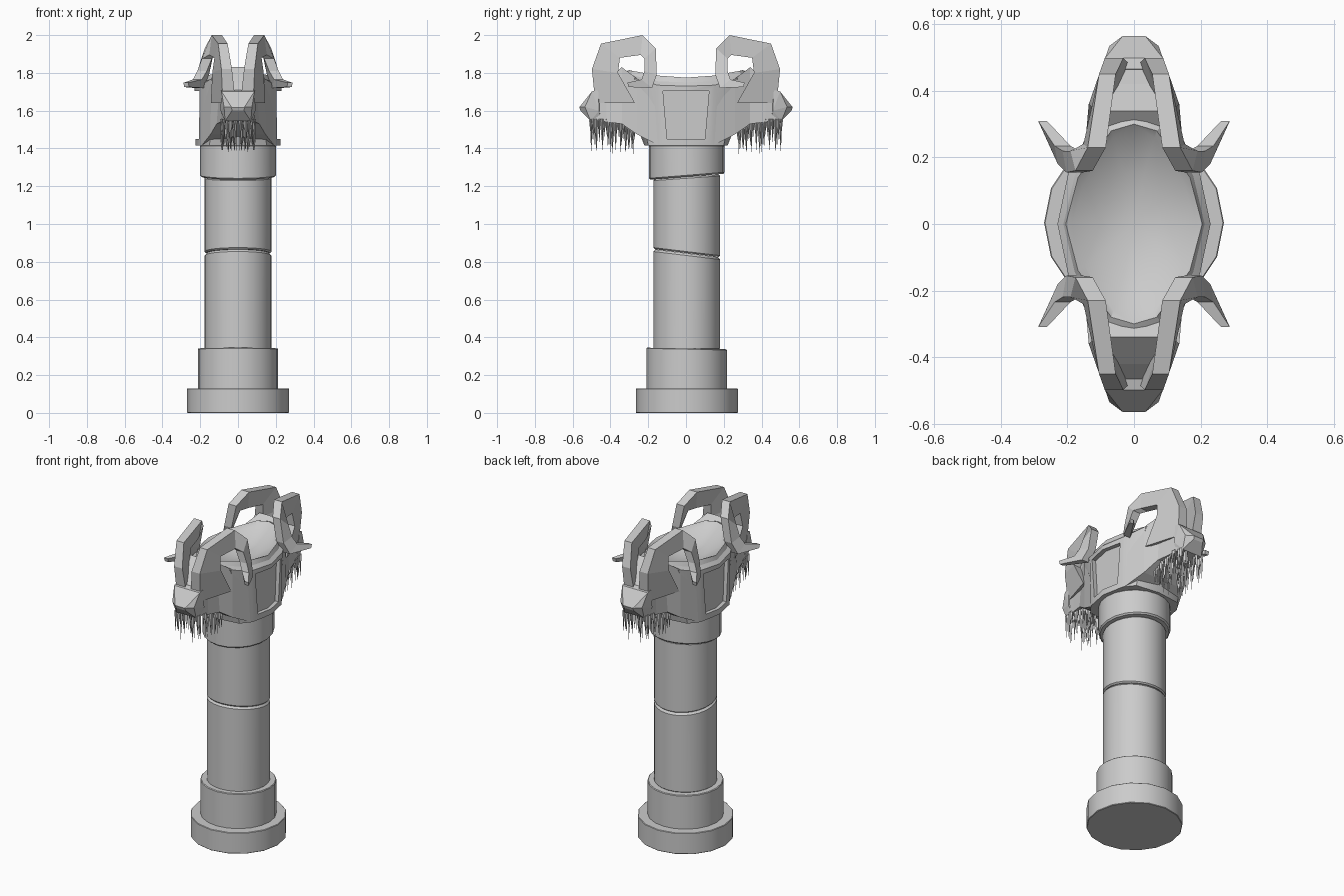
import bpy, bmesh, math, random
from mathutils import Vector

if "Cube" in bpy.data.objects:
    bpy.data.objects.remove(bpy.data.objects["Cube"])

random.seed(4)


def finish(name, bm, axes=None, smooth=None):
    bmesh.ops.remove_doubles(bm, verts=bm.verts, dist=1e-5)
    bmesh.ops.recalc_face_normals(bm, faces=bm.faces)
    me = bpy.data.meshes.new(name)
    bm.to_mesh(me)
    bm.free()
    ob = bpy.data.objects.new(name, me)
    bpy.context.collection.objects.link(ob)
    if axes:
        m = ob.modifiers.new("mirror", 'MIRROR')
        m.use_axis = axes
        m.merge_threshold = 0.0005
    if smooth:
        bpy.ops.object.select_all(action='DESELECT')
        ob.select_set(True)
        bpy.context.view_layer.objects.active = ob
        bpy.ops.object.shade_smooth_by_angle(angle=math.radians(smooth))
    return ob


XY, Y = (True, True, False), (False, True, False)


def loft(bm, rings):
    """Closed cross-sections joined by quads, capped at both ends."""
    vs = [[bm.verts.new(p) for p in r] for r in rings]
    n = len(vs[0])
    for a, b in zip(vs, vs[1:]):
        for i in range(n):
            bm.faces.new((a[i], a[(i + 1) % n], b[(i + 1) % n], b[i]))
    bm.faces.new(vs[0])
    bm.faces.new(vs[-1])


def drum(name, r, z0, tilt0, z1, tilt1, n=24, bevel=0.008):
    """Column drum whose end cuts can be tilted along y."""
    rings = []
    for rad, z, t in ((r - bevel, z0, tilt0), (r, z0 + bevel, tilt0),
                      (r, z1 - bevel, tilt1), (r - bevel, z1, tilt1)):
        ring = []
        for i in range(n):
            a = 2 * math.pi * i / n
            y = rad * math.sin(a)
            ring.append((rad * math.cos(a), y + 0.004, z + t * y))
        rings.append(ring)
    bm = bmesh.new()
    loft(bm, rings)
    return finish(name, bm, smooth=30)


# column
drum("plinth", 0.27, 0, 0, 0.13, 0, 16, 0.003)
drum("base_ring", 0.213, 0.125, 0, 0.341, -0.02, 20, 0.004)
drum("lower_shaft", 0.177, 0.33, 0, 0.845, -0.12, 24, 0.012)
drum("upper_shaft", 0.177, 0.846, -0.12, 1.25, 0.07, 24, 0.008)
drum("collar", 0.201, 1.25, 0.08, 1.42, 0, 20, 0.008)

# bowl body: quarter built from columns running floor, rim, wall, underside
cols = [
    [(0, 0, 1.71), (0.10, 0, 1.722), (0.185, 0, 1.768), (0.205, 0, 1.775), (0.212, 0, 1.75), (0.23, 0, 1.73), (0.225, 0, 1.415), (0, 0, 1.415)],
    [(0, 0, 1.71), (0.08, -0.07, 1.722), (0.15, -0.125, 1.77), (0.168, -0.14, 1.785), (0.178, -0.145, 1.755), (0.198, -0.15, 1.735), (0.198, -0.14, 1.415), (0, 0, 1.415)],
    [(0, 0, 1.71), (0.03, -0.15, 1.73), (0.062, -0.26, 1.785), (0.068, -0.28, 1.81), (0.088, -0.295, 1.79), (0.14, -0.27, 1.77), (0.15, -0.20, 1.415), (0, 0, 1.415)],
    [(0, 0, 1.71), (0, -0.155, 1.73), (0, -0.26, 1.788), (0, -0.30, 1.815), (0, -0.34, 1.80), (0, -0.36, 1.77), (0, -0.22, 1.415), (0, 0, 1.415)],
]
bm = bmesh.new()
for a, b in zip(cols, cols[1:]):
    for i in range(7):
        pts = []
        for p in (a[i], a[i + 1], b[i + 1], b[i]):
            if p not in pts:
                pts.append(p)
        bm.faces.new([bm.verts.new(p) for p in pts])
body = finish("bowl_body", bm, XY, smooth=24)

# recessed trapezoid side panels that follow the wall's bend
bm = bmesh.new()
for s in (-1, 1):
    loft(bm, [[(s * (x - 0.02), -0.10, 1.45), (s * x, 0, 1.45), (s * (x - 0.02), 0.10, 1.45),
               (s * (x - 0.025), 0.122, 1.705), (s * x, 0, 1.705), (s * (x - 0.025), -0.122, 1.705)]
              for x in (0.203, 0.3)])
cutter = finish("panel_cutter", bm)
cutter.hide_render = True
cutter.display_type = 'WIRE'
cut = body.modifiers.new("panels", 'BOOLEAN')
cut.operation = 'DIFFERENCE'
cut.object = cutter

# heads: sections along y as (y, bottom, top, half width bottom, half width top)
bm = bmesh.new()
loft(bm, [[(-xb, y, zb), (xb, y, zb), (xt, y, zt), (-xt, y, zt)] for y, zb, zt, xb, xt in (
    (-0.15, 1.418, 1.60, 0.19, 0.19),
    (-0.26, 1.475, 1.77, 0.145, 0.143),
    (-0.34, 1.53, 1.83, 0.113, 0.09),
    (-0.42, 1.54, 1.75, 0.092, 0.083),
    (-0.49, 1.55, 1.67, 0.072, 0.08))])
finish("head", bm, Y)

# snout
bm = bmesh.new()
for x, y, z in ((0.09, -0.465, 1.71), (0.092, -0.46, 1.60), (0.072, -0.45, 1.545),
                (0.087, -0.498, 1.702), (0.074, -0.535, 1.62), (0.034, -0.565, 1.618),
                (0.032, -0.558, 1.60), (0.068, -0.505, 1.545)):
    for s in (-1, 1):
        bm.verts.new((s * x, y, z))
bmesh.ops.convex_hull(bm, input=bm.verts)
bmesh.ops.dissolve_limit(bm, angle_limit=0.02, verts=bm.verts, edges=bm.edges)
finish("snout", bm, Y)

# curled horns: outer edge, inner edge, half thickness
horn = [((0.046, -0.48, 1.64), (0.11, -0.27, 1.64), 0.034),
        ((0.06, -0.498, 1.82), (0.108, -0.36, 1.80), 0.028),
        ((0.08, -0.45, 1.955), (0.10, -0.35, 1.88), 0.025),
        ((0.112, -0.23, 2.0), (0.125, -0.24, 1.895), 0.027),
        ((0.15, -0.16, 1.93), (0.165, -0.22, 1.875), 0.026),
        ((0.178, -0.155, 1.79), (0.19, -0.22, 1.81), 0.025),
        ((0.205, -0.18, 1.72), (0.215, -0.235, 1.765), 0.024),
        ((0.273, -0.305, 1.725), (0.275, -0.31, 1.748), 0.013)]
bm = bmesh.new()
side = Vector((1, 0, 0))
loft(bm, [[Vector(o) - side * t, Vector(o) + side * t, Vector(i) + side * t, Vector(i) - side * t]
          for o, i, t in horn])
finish("horns", bm, XY)

# hanging beard of thin spikes under each jaw
bm = bmesh.new()
for k in range(30):
    y = -0.27 - 0.24 * (k + random.random() * 0.6) / 30
    x = (0.085 if k % 2 else random.uniform(0.01, 0.075)) * (1 if y > -0.46 else 0.85)
    top = 1.555 if y < -0.33 else 1.555 + (y + 0.33) * -0.5
    r = random.uniform(0.007, 0.012)
    tip = bm.verts.new((x + random.uniform(-0.006, 0.006), y + random.uniform(-0.01, 0.01),
                        top - random.uniform(0.07, 0.19)))
    ring = [bm.verts.new((x + r * math.cos(a), y + r * math.sin(a), top))
            for a in (0, math.pi / 2, math.pi, 3 * math.pi / 2)]
    bm.faces.new(ring)
    for i in range(4):
        bm.faces.new((ring[i], ring[(i + 1) % 4], tip))
finish("beard_spikes", bm, XY)
